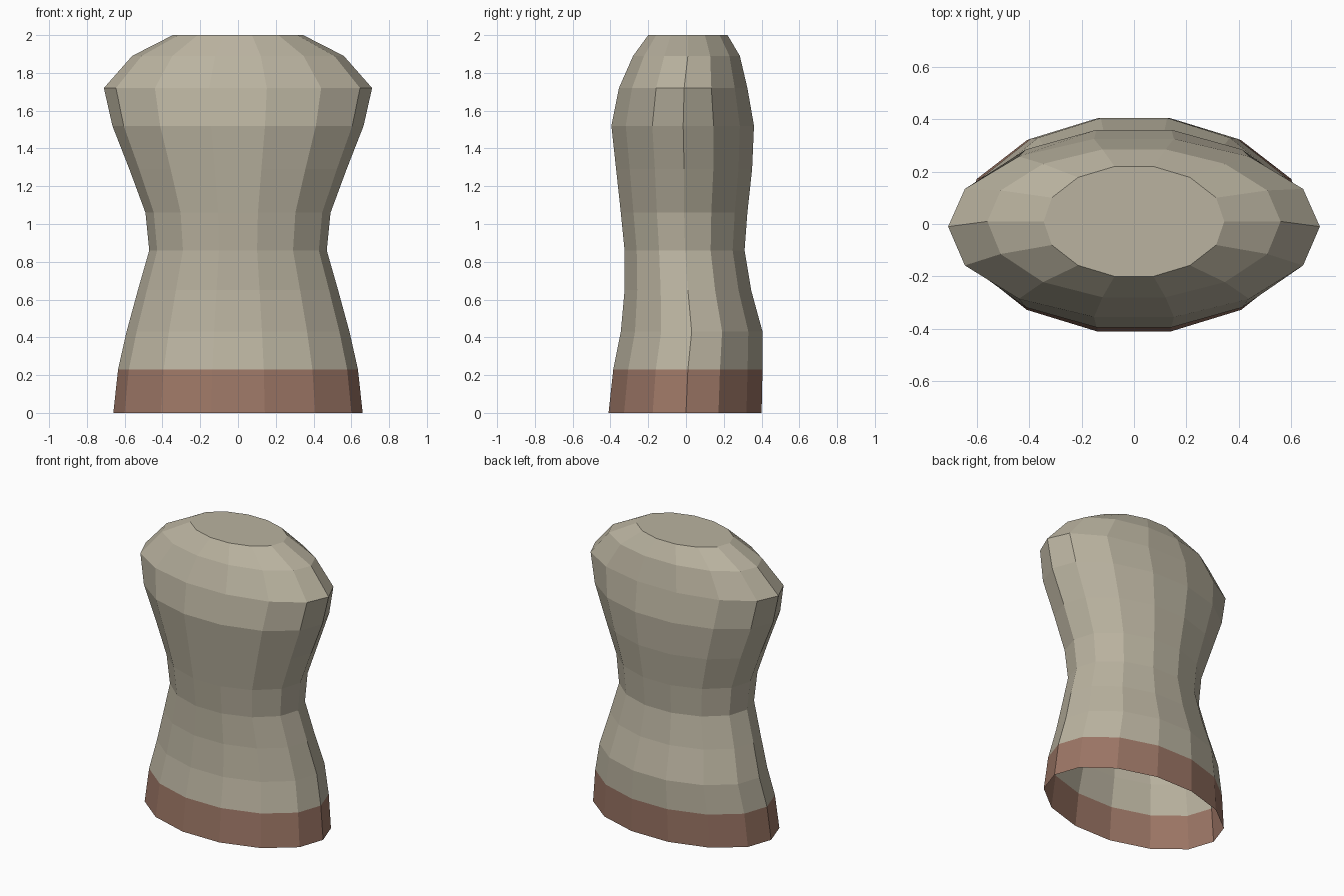
import bpy

if "Cube" in bpy.data.objects:
    bpy.data.objects.remove(bpy.data.objects["Cube"])

# Flat colours
def material(name, rgb):
    m = bpy.data.materials.new(name)
    m.diffuse_color = (*rgb, 1)
    m.use_nodes = True
    m.node_tree.nodes["Principled BSDF"].inputs["Base Color"].default_value = m.diffuse_color
    return m

cloth = material("beige_cloth", (0.49, 0.45, 0.35))
belt = material("red_brown", (0.33, 0.18, 0.13))

# Body rings: height, half width, front y, back y, side y
RINGS = [
    (0.00, 0.66, -0.41, 0.40, 0.00),
    (0.23, 0.635, -0.385, 0.405, 0.01),
    (0.43, 0.59, -0.345, 0.405, 0.03),
    (0.65, 0.53, -0.325, 0.345, 0.01),
    (0.86, 0.47, -0.325, 0.31, -0.005),
    (1.06, 0.49, -0.345, 0.325, -0.01),
    (1.29, 0.575, -0.37, 0.35, -0.01),
    (1.52, 0.665, -0.395, 0.36, -0.015),
    (1.72, 0.71, -0.355, 0.325, -0.01),
    (1.89, 0.56, -0.28, 0.285, 0.01),
    (2.00, 0.345, -0.20, 0.22, 0.01),
]
# One quarter of the 14-sided section: width fraction, depth fraction
QUARTER = [(0.91, 0.43), (0.62, 0.80), (0.215, 1.0)]

def ring(z, w, front, back, side):
    def arc(end):
        right = [(a * w, side + d * (end - side), z) for a, d in QUARTER]
        return right + [(-x, y, h) for x, y, h in reversed(right)]
    return [(w, side, z)] + arc(back) + [(-w, side, z)] + arc(front)[::-1]

# Torso shell: open at the bottom, flat cap at the neck
verts = [p for r in RINGS for p in ring(*r)]
n = 14
faces = [(k * n + i, k * n + (i + 1) % n, (k + 1) * n + (i + 1) % n, (k + 1) * n + i)
         for k in range(len(RINGS) - 1) for i in range(n)]
faces.append(tuple(range(len(verts) - n, len(verts))))

mesh = bpy.data.meshes.new("torso")
mesh.from_pydata(verts, [], faces)
mesh.materials.append(cloth)
mesh.materials.append(belt)
# Coloured hem on the lowest band
for p in mesh.polygons:
    p.material_index = 1 if p.center.z < 0.2 else 0
    p.use_smooth = False
mesh.update()
torso = bpy.data.objects.new("torso", mesh)
bpy.context.collection.objects.link(torso)
